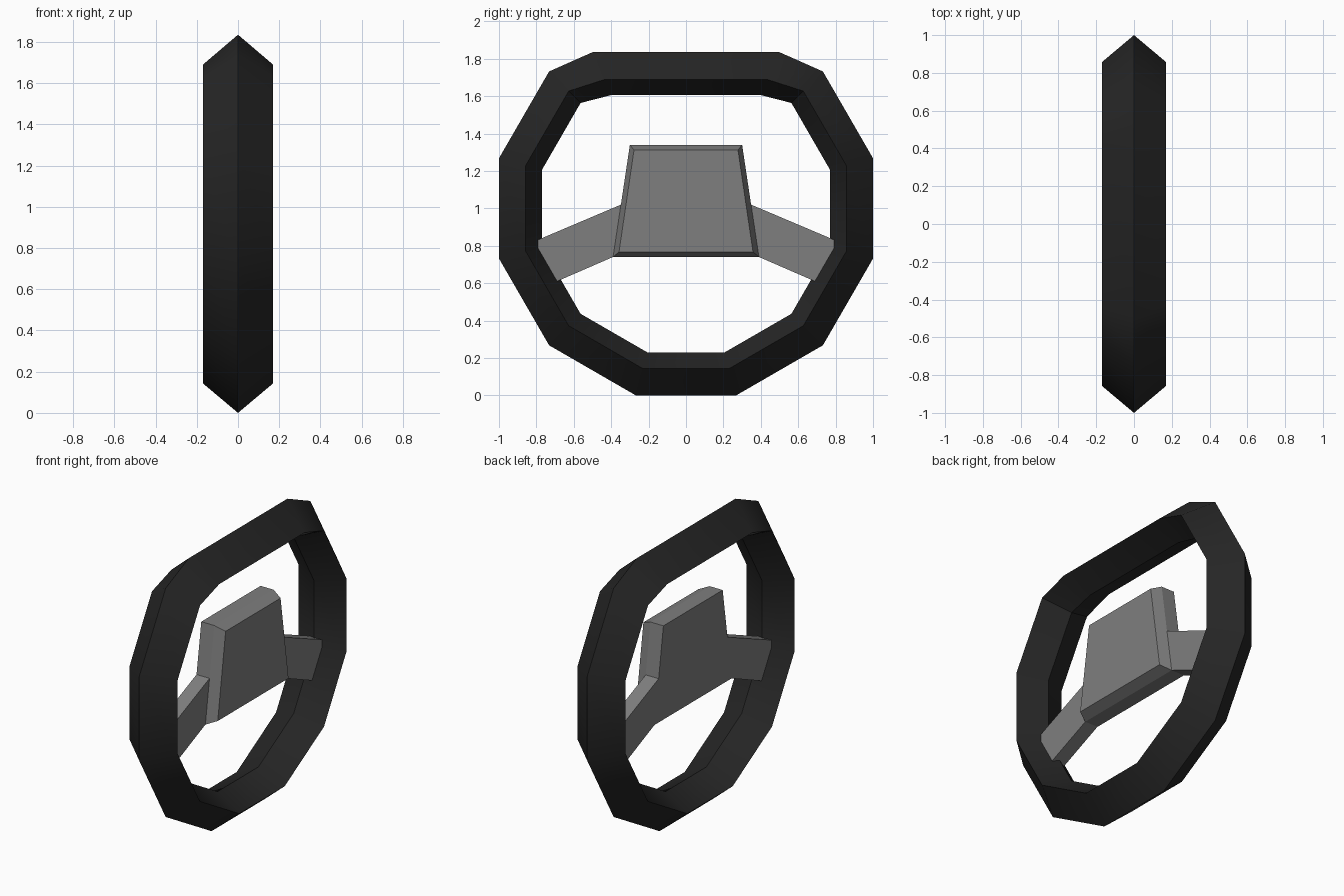
import bpy, bmesh

if "Cube" in bpy.data.objects:
    bpy.data.objects.remove(bpy.data.objects["Cube"])


def material(name, colour):
    mat = bpy.data.materials.new(name)
    mat.diffuse_color = (*colour, 1)
    mat.use_nodes = True
    mat.node_tree.nodes["Principled BSDF"].inputs["Base Color"].default_value = mat.diffuse_color
    return mat


def loft(bm, loops, closed=False):
    """Bridge equal-length loops; either close into a ring or cap both ends."""
    rows = [[bm.verts.new(p) for p in loop] for loop in loops]
    pairs = list(zip(rows, rows[1:]))
    if closed:
        pairs.append((rows[-1], rows[0]))
    else:
        bm.faces.new(rows[0])
        bm.faces.new(rows[-1])
    n = len(rows[0])
    for a, b in pairs:
        for i in range(n):
            j = (i + 1) % n
            bm.faces.new((a[i], a[j], b[j], b[i]))


def finish(name, bm, mat):
    bmesh.ops.recalc_face_normals(bm, faces=bm.faces)
    mesh = bpy.data.meshes.new(name)
    bm.to_mesh(mesh)
    bm.free()
    mesh.materials.append(mat)
    obj = bpy.data.objects.new(name, mesh)
    bpy.context.collection.objects.link(obj)
    return obj


black = material("black rubber", (0.019, 0.019, 0.019))
grey = material("grey plastic", (0.21, 0.21, 0.21))


# Rim: flat-topped twelve-sided ring with a four-sided cross-section
def rim_loop(x, s, top_y, top_z):
    half = [(0.268 * s, 1 - s), (0.732 * s, 1 - 0.732 * s), (s, 1 - 0.268 * s),
            (s, 1 + 0.268 * s), (0.732 * s, 1 + 0.732 * s), (top_y, top_z)]
    outline = half + [(-y, z) for y, z in reversed(half)]
    return [(x, y, z) for y, z in outline]


bm = bmesh.new()
loft(bm, [rim_loop(0, 1.0, 0.50, 1.835),
          rim_loop(0.17, 0.857, 0.432, 1.69),
          rim_loop(0, 0.77, 0.395, 1.607),
          rim_loop(-0.17, 0.857, 0.432, 1.69)], closed=True)
rim = finish("rim", bm, black)
bpy.context.view_layer.objects.active = rim
rim.select_set(True)
bpy.ops.object.shade_smooth_by_angle(angle=0.6)
rim.select_set(False)

BACK, FRONT, PAD = -0.05, 0.042, 0.107


# Hub: tapered block with a chamfered pad face
def trapezoid(x, bottom, top, z0, z1):
    return [(x, -bottom, z0), (x, bottom, z0), (x, top, z1), (x, -top, z1)]


bm = bmesh.new()
loft(bm, [trapezoid(BACK, 0.39, 0.30, 0.74, 1.34),
          trapezoid(FRONT, 0.39, 0.30, 0.74, 1.34),
          trapezoid(PAD, 0.358, 0.278, 0.768, 1.312)])
finish("hub", bm, grey)

# Spokes: flat arms from the hub sides into the rim
for side, name in ((1, "right_spoke"), (-1, "left_spoke")):
    arm = [(0.39, 0.74), (0.77, 0.575), (0.86, 0.803), (0.348, 1.02)]
    bm = bmesh.new()
    loft(bm, [[(x, side * y, z) for y, z in arm] for x in (BACK, FRONT)])
    finish(name, bm, grey)
